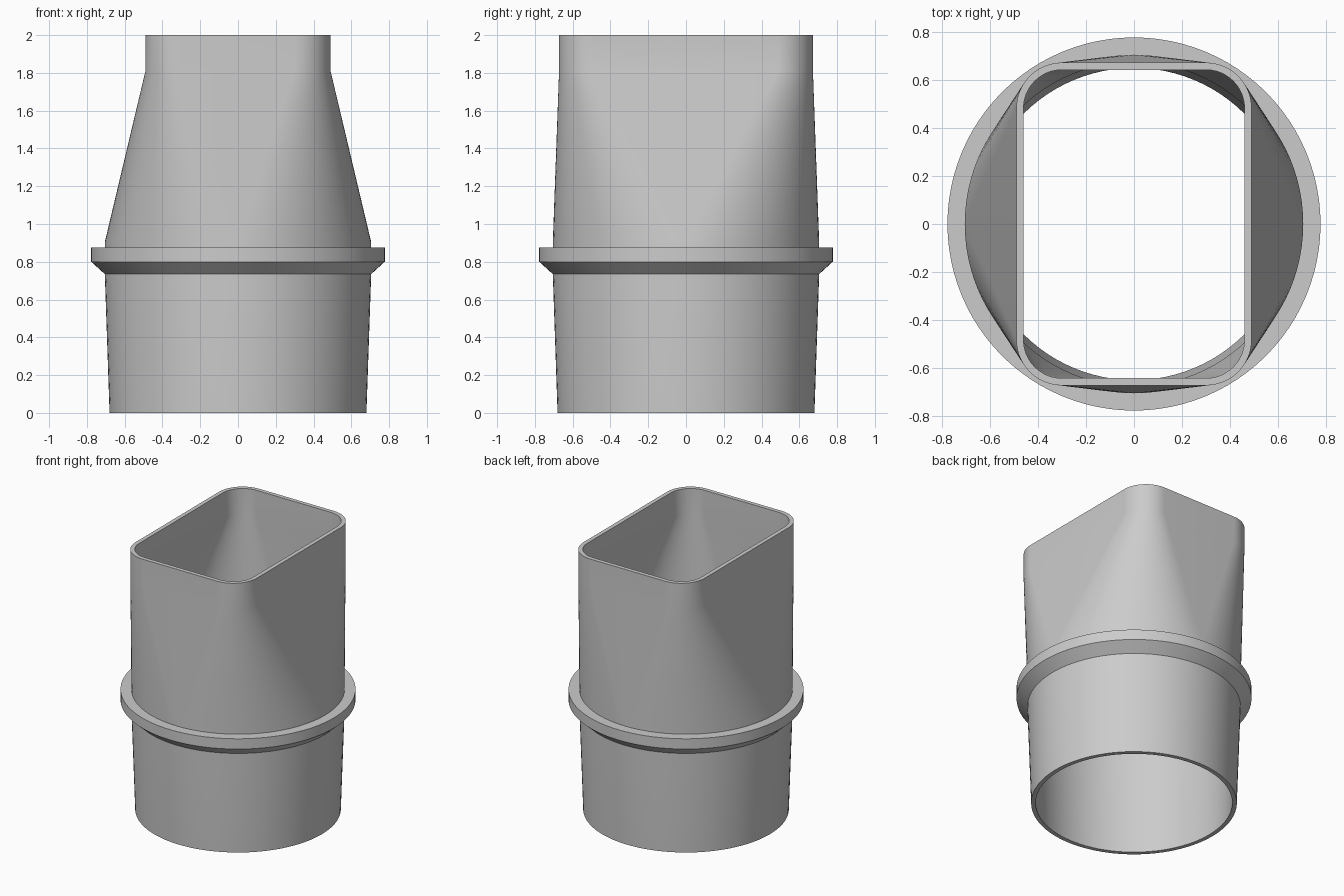
import bpy, bmesh, math

cube = bpy.data.objects.get("Cube")
if cube:
    bpy.data.objects.remove(cube)

STEPS = 24      # segments per quarter turn
WALL = 0.03
CORNER = 0.19   # outer corner radius of the rectangular mouth

plastic = bpy.data.materials.new("grey plastic")
plastic.use_nodes = True
grey = (0.6, 0.6, 0.6, 1)
plastic.diffuse_color = grey
plastic.node_tree.nodes["Principled BSDF"].inputs["Base Color"].default_value = grey


def section(half_x, half_y, radius, z):
    """Rounded rectangle; a circle when the radius equals both half sizes."""
    points = []
    for quarter in range(4):
        sx = 1 if quarter in (0, 3) else -1
        sy = 1 if quarter in (0, 1) else -1
        for i in range(STEPS + 1):
            a = (quarter + i / STEPS) * math.pi / 2
            points.append((sx * (half_x - radius) + radius * math.cos(a),
                           sy * (half_y - radius) + radius * math.sin(a), z))
    return points


def circle(r, z):
    return section(r, r, r, z)


def mouth(inset, z):
    return section(0.49 - inset, 0.672 - inset, CORNER - inset, z)


def skin(name, sections, closed=False):
    """Bridge the sections in order into one surface."""
    bm = bmesh.new()
    rings = [[bm.verts.new(p) for p in s] for s in sections]
    pairs = list(zip(rings, rings[1:]))
    if closed:
        pairs.append((rings[-1], rings[0]))
    for low, high in pairs:
        for i in range(len(low)):
            j = (i + 1) % len(low)
            bm.faces.new((low[i], low[j], high[j], high[i]))
    bmesh.ops.remove_doubles(bm, verts=bm.verts, dist=1e-5)
    mesh = bpy.data.meshes.new(name)
    bm.to_mesh(mesh)
    bm.free()
    mesh.materials.append(plastic)
    obj = bpy.data.objects.new(name, mesh)
    bpy.context.collection.objects.link(obj)
    bpy.ops.object.select_all(action='DESELECT')
    obj.select_set(True)
    bpy.context.view_layer.objects.active = obj
    bpy.ops.object.shade_smooth_by_angle(angle=math.radians(25))
    return obj


# Tapered round spigot, inside surface first and then outside
skin("round_spigot", [circle(0.705 - WALL, 0.84), circle(0.68 - WALL, 0),
                      circle(0.68, 0), circle(0.705, 0.73), circle(0.705, 0.84)])

# Stop collar with a chamfered underside
skin("stop_collar", [circle(0.7, 0.73), circle(0.777, 0.80),
                     circle(0.777, 0.875), circle(0.7, 0.875)], closed=True)

# Round-to-rectangular transition and straight mouth, outside then inside
skin("rectangular_transition", [
    circle(0.705, 0.84), circle(0.705, 0.905), mouth(0, 1.81), mouth(0, 2),
    mouth(WALL, 2), mouth(WALL, 1.81),
    circle(0.705 - WALL, 0.905), circle(0.705 - WALL, 0.84)])
